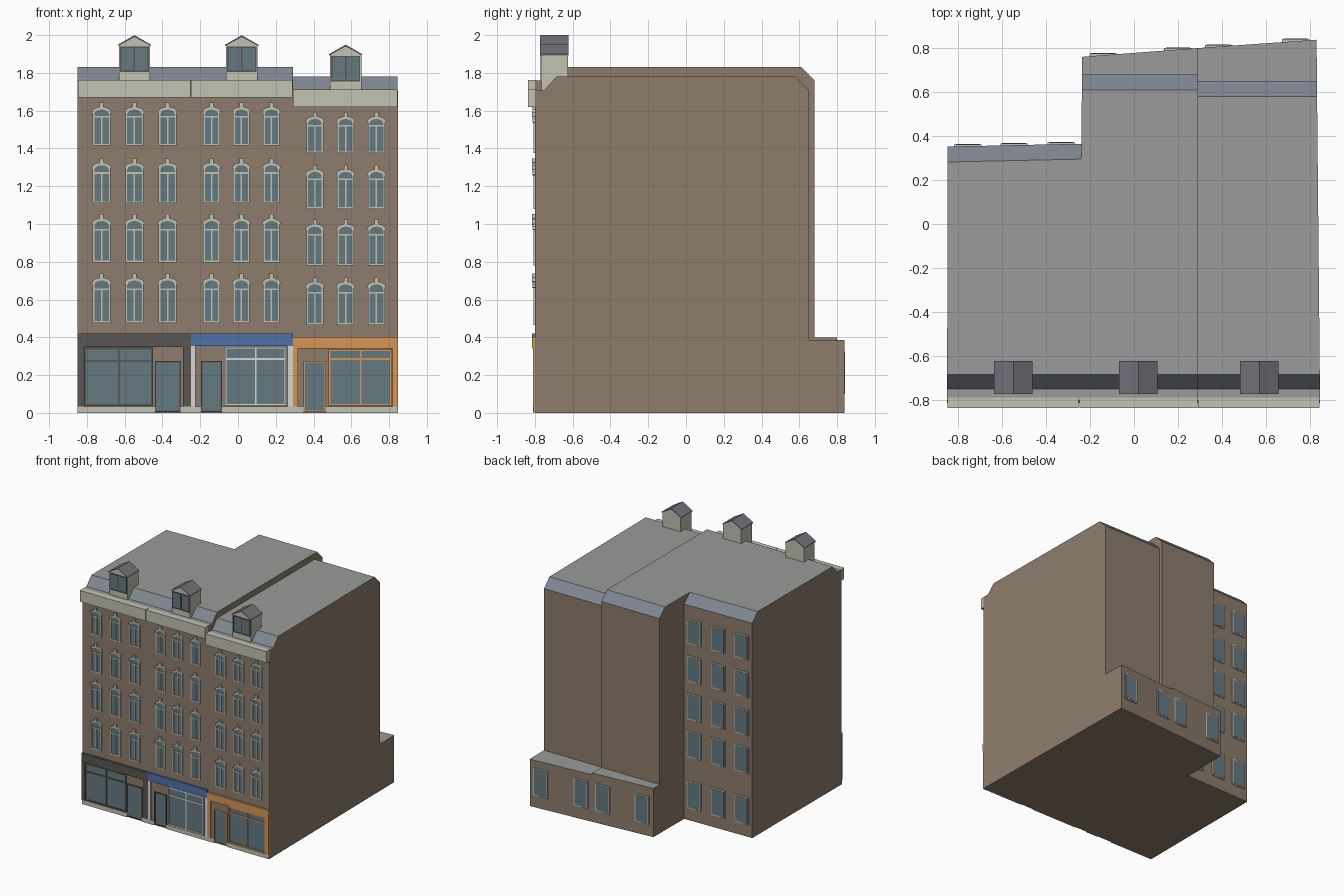
import bpy, bmesh, math

if "Cube" in bpy.data.objects:
    bpy.data.objects.remove(bpy.data.objects["Cube"])

COL = {
    "brick": (.27, .205, .15), "cream": (.54, .54, .45), "glass": (.13, .19, .22),
    "roof": (.32, .33, .32), "slate": (.21, .24, .28), "dark": (.10, .093, .085),
    "blue": (.08, .17, .40), "white": (.68, .68, .65), "orange": (.68, .30, .09),
    "dormer_slate": (.17, .17, .20)}
MATS = {}
for k, c in COL.items():
    MATS[k] = bpy.data.materials.new(k)
    MATS[k].diffuse_color = (*c, 1)
PARTS = {}
F = -0.80                                   # facade plane


def bm_of(name, mat):
    return PARTS.setdefault((name, mat), bmesh.new())


def solid(name, mat, a, b):
    """Closed solid between two matching loops."""
    bm = bm_of(name, mat)
    va, vb = [bm.verts.new(p) for p in a], [bm.verts.new(p) for p in b]
    n = len(va)
    bm.faces.new(va)
    bm.faces.new(vb[::-1])
    for i in range(n):
        j = (i + 1) % n
        bm.faces.new((va[i], vb[i], vb[j], va[j]))


def box(name, mat, x0, x1, y0, y1, z0, z1):
    loop = [(x0, y0), (x1, y0), (x1, y1), (x0, y1)]
    solid(name, mat, [(*p, z0) for p in loop], [(*p, z1) for p in loop])


def plate(name, mat, pts, y0, y1):
    """Outline in x, z extruded along y."""
    solid(name, mat, [(x, y0, z) for x, z in pts], [(x, y1, z) for x, z in pts])


def ring(name, mat, outer, inner, y0, y1):
    """Frame between two matching x, z outlines."""
    n = len(outer)
    bm = bm_of(name, mat)
    loops = [[bm.verts.new((x, y, z)) for x, z in o]
             for o, y in ((outer, y0), (inner, y0), (inner, y1), (outer, y1))]
    for k in range(4):
        p, q = loops[k], loops[(k + 1) % 4]
        for i in range(n):
            j = (i + 1) % n
            bm.faces.new((p[i], p[j], q[j], q[i]))


def rect(x0, x1, z0, z1):
    return [(x0, z0), (x1, z0), (x1, z1), (x0, z1)]


def arch(cx, w, z0, z1, rise, n=6):
    """Rectangle with a shallow arched top."""
    top = [(cx + w / 2 * math.cos(math.pi * i / n),
            z1 - rise + rise * math.sin(math.pi * i / n)) for i in range(n + 1)]
    return [(cx - w / 2, z0), (cx + w / 2, z0)] + top


def front_window(cx, w, z0, z1):
    nm = "front_window_"
    t = .009
    plate(nm + "glass", "glass", arch(cx, w - t, z0 + t / 2, z1 - t / 2, .025), F - .003, F + .01)
    ring(nm + "frames", "cream", arch(cx, w, z0, z1, .028),
         arch(cx, w - 2 * t, z0 + t, z1 - t, .024), F - .008, F)
    zt = z0 + (z1 - z0) * .74
    box(nm + "bars", "cream", cx - w / 2 + t, cx + w / 2 - t, F - .007, F, zt, zt + .009)
    box(nm + "bars", "cream", cx - .004, cx + .004, F - .007, F, z0 + t, zt)
    # arched hood and keystone
    o, i = arch(cx, w + .012, z1 - .05, z1 + .006, .03)[2:], arch(cx, w, z1 - .05, z1, .028)[2:]
    plate("window_hoods", "cream", o + i[::-1], F - .013, F)
    box("keystones", "cream", cx - .01, cx + .01, F - .014, F, z1 + .001, z1 + .028)


def glazed(name, mat, x0, x1, z0, z1, bars=(), transom=None, t=.01):
    plate(name + "_glass", "glass", rect(x0 + t / 2, x1 - t / 2, z0 + t / 2, z1 - t / 2), F - .003, F + .01)
    ring(name + "_frame", mat, rect(x0, x1, z0, z1),
         rect(x0 + t, x1 - t, z0 + t, z1 - t), F - .009, F)
    for b in bars:
        box(name + "_frame", mat, b - .004, b + .004, F - .008, F, z0 + t, z1 - t)
    if transom:
        box(name + "_frame", mat, x0 + t, x1 - t, F - .008, F, transom - .005, transom + .005)


def back_window(cx, y, z0, z1, w=.125):
    box("back_window_frames", "cream", cx - w / 2, cx + w / 2, y - .01, y + .008, z0, z1)
    box("back_window_glass", "glass", cx - w / 2 + .008, cx + w / 2 - .008,
        y - .01, y + .010, z0 + .008, z1 - .01)


def house(name, xl, xr, zt, yb):
    """Side profile swept between two party walls; xl, xr are (front, back) x."""
    def side(xs, y_back):
        prof = [(F, 0), (y_back, 0), (y_back, zt - .07), (y_back - .07, zt),
                (-.685, zt), (-.75, zt - .07), (F, zt - .07)]
        return [(xs[0] + (xs[1] - xs[0]) * (y - F) / 1.64, y, z) for y, z in prof]
    solid(name, "brick", side(xl, yb[0]), side(xr, yb[1]))
    # cornice with a roofed ledge behind it
    box(name + "_cornice", "cream", xl[0] + .002, xr[0] - .002, -.837, -.79, zt - .16, zt - .068)


def dormer(cx, z0, w=.165):
    y0, y1, ze, h = -.765, -.625, z0 + .14, w / 2
    plate("dormer_walls", "cream", [(cx - h, z0 - .09), (cx + h, z0 - .09), (cx + h, ze),
                                    (cx, ze + .047), (cx - h, ze)], y0, y1)
    h2 = h + .005
    plate("dormer_roofs", "dormer_slate", [(cx - h2, ze - .002), (cx, ze + .045), (cx + h2, ze - .002),
                                           (cx + h2, ze + .004), (cx, ze + .055), (cx - h2, ze + .004)],
          y0 - .008, y1 + .002)
    ring("dormer_window_frames", "dark", rect(cx - .077, cx + .077, z0, ze - .005),
         rect(cx - .07, cx + .07, z0 + .007, ze - .012), y0 - .006, y0)
    box("dormer_window_frames", "dark", cx - .004, cx + .004, y0 - .006, y0, z0, ze - .005)
    box("dormer_window_glass", "glass", cx - .073, cx + .073, y0 - .003, y0 + .01, z0 + .003, ze - .008)


# three houses
house("left_house", (-.85, -.846), (-.25, -.23), 1.83, (.352, .365))
house("middle_house", (-.25, -.235), (.29, .29), 1.83, (.68, .68))
house("right_house", (.29, .29), (.846, .83), 1.78, (.65, .65))

# rear ground floor annexes with slanting back walls
for name, zt, plan in (
        ("middle_annex", .40, [(-.237, .6), (.29, .6), (.29, .80), (-.237, .76)]),
        ("right_annex", .385, [(.29, .6), (.833, .6), (.83, .838), (.29, .80)])):
    solid(name, "brick", [(*p, 0) for p in plan], [(*p, zt) for p in plan])

# upper front windows
rows = [(.477, .71), (.797, 1.025), (1.11, 1.32), (1.415, 1.615)]
rows_r = [(.466, .69), (.78, .995), (1.08, 1.285), (1.375, 1.565)]
for xs, w, rr in (((-.722, -.548, -.373), .095, rows),
                  ((-.14, .018, .177), .088, rows),
                  ((.407, .57, .733), .09, rows_r)):
    for x in xs:
        for z0, z1 in rr:
            front_window(x, w, z0, z1)

# shop fronts: fascia, pillars, display window, door, plinth
shops = [
    ("left_shop", "dark", "dark", (-.85, -.25), (.35, .42), (.032, .04), (-.815, -.45), .345, -.63, .275, (-.44, -.305)),
    ("middle_shop", "blue", "white", (-.25, .29), (.355, .42), (.025, .027), (-.07, .255), .35, .093, .285, (-.195, -.085)),
    ("right_shop", "orange", "orange", (.29, .846), (.34, .402), (.027, .027), (.48, .816), .338, .65, .285, (.348, .465))]
for n, fc, tc, (x0, x1), (f0, f1), (pl, pr), (w0, w1), wz, bar, tr, (d0, d1) in shops:
    box(n + "_fascia", fc, x0, x1, F - .014, F, f0, f1)
    box(n + "_pillars", tc, x0, x0 + pl, F - .011, F, .035, f0)
    box(n + "_pillars", tc, x1 - pr, x1, F - .011, F, .035, f0)
    glazed(n + "_window", tc, w0, w1, .038, wz, [bar], tr)
    glazed(n + "_door", "dark" if n != "right_shop" else tc, d0, d1, .006, .275, t=.007)
    box(n + "_plinth", "cream", x0, d0, F - .008, F, 0, .035)
    box(n + "_plinth", "cream", d1, x1, F - .008, F, 0, .035)

# dormers
for x, z in ((-.548, 1.805), (.02, 1.805), (.57, 1.755)):
    dormer(x, z)

# rear windows
for x in (-.33, -.545, -.755):
    y = .352 + .013 * (x + .85) / .61
    for z0, z1 in ((.10, .325), (.52, .735), (.83, 1.04), (1.14, 1.35), (1.45, 1.65)):
        back_window(x, y, z0, z1)
for x in (-.14, .20, .385, .735):
    back_window(x, .80 + (x - .29) * .074, .10, .325)

# emit one object per part; brick bodies get roof colours by face direction
for (name, mat), bm in PARTS.items():
    bmesh.ops.recalc_face_normals(bm, faces=bm.faces)
    me = bpy.data.meshes.new(name)
    mats = [mat, "roof", "slate"] if mat == "brick" else [mat]
    for m in mats:
        me.materials.append(MATS[m])
    if mat == "brick":
        for f in bm.faces:
            nz = f.normal.z
            f.material_index = 1 if nz > .95 else 2 if nz > .3 else 0
    bm.to_mesh(me)
    bm.free()
    bpy.context.collection.objects.link(bpy.data.objects.new(name, me))

for m in bpy.data.materials:
    if m.users and not m.is_grease_pencil:
        m.use_nodes = True
        m.node_tree.nodes["Principled BSDF"].inputs["Base Color"].default_value = m.diffuse_color
